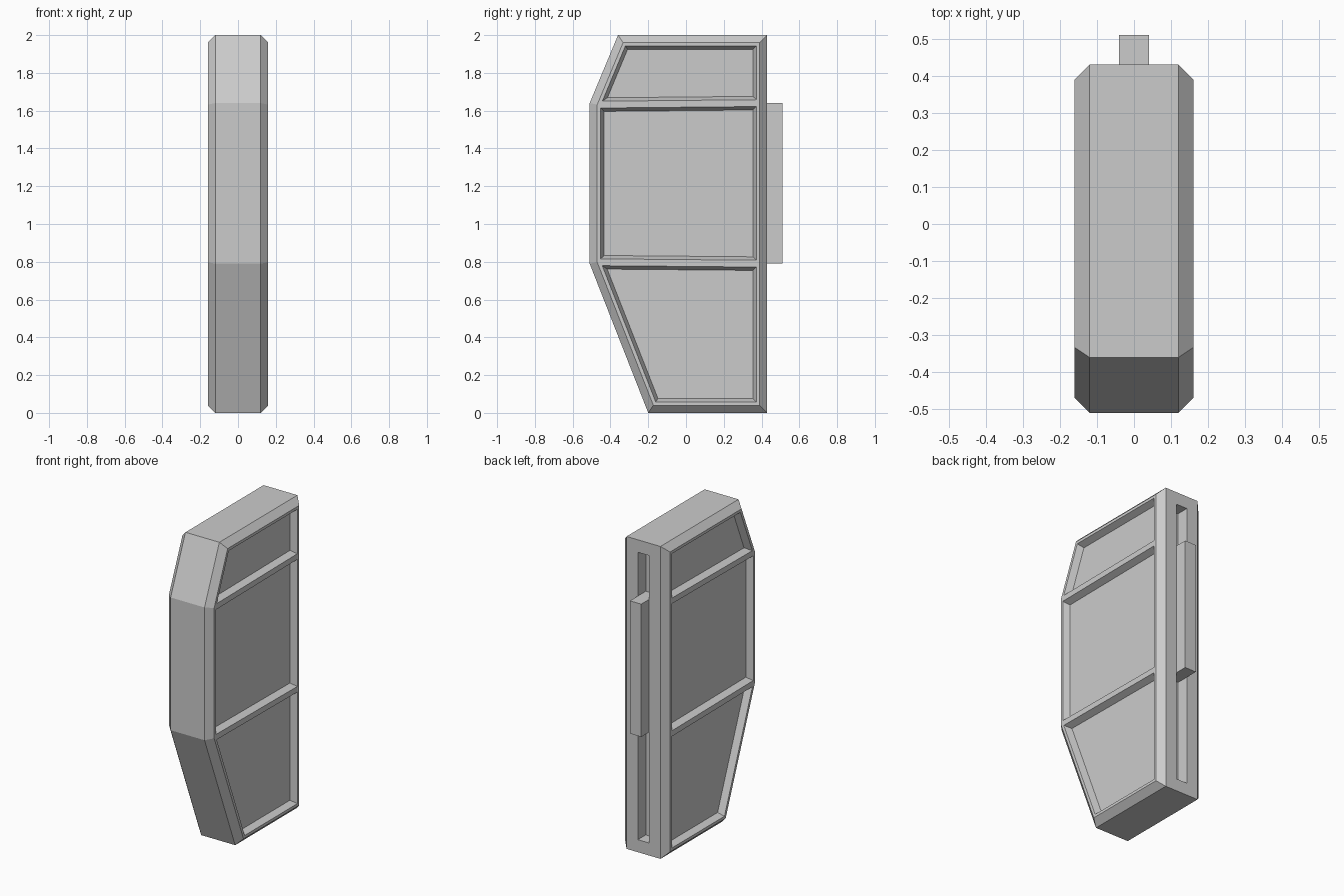
import bpy, bmesh
from mathutils import Vector

if "Cube" in bpy.data.objects:
    bpy.data.objects.remove(bpy.data.objects["Cube"])

# Side outline (y, z), including the levels where the panels are divided
PROFILE = [(0.43, 0), (0.43, 0.79), (0.43, 1.64), (0.43, 2),
           (-0.36, 2), (-0.51, 1.64), (-0.51, 0.79), (-0.20, 0)]
HALF, CHAMFER = 0.16, 0.04


def offset(points, dist):
    """Shrink a counter-clockwise outline by an even distance."""
    pts = [Vector(p) for p in points]
    out = []
    for i, p in enumerate(pts):
        d1 = (p - pts[i - 1]).normalized()
        d2 = (pts[(i + 1) % len(pts)] - p).normalized()
        n1, n2 = Vector((-d1.y, d1.x)), Vector((-d2.y, d2.x))
        out.append(p + (n1 + n2) * dist / (1 + n1.dot(n2)))
    return out


def inset(bm, faces, thickness, depth):
    bmesh.ops.inset_individual(bm, faces=faces, thickness=thickness,
                               depth=depth, use_even_offset=True)


bm = bmesh.new()

# Chamfered shell: four outlines stacked across the width
inner = offset(PROFILE, CHAMFER)
layers = [(-HALF, inner), (-HALF + CHAMFER, PROFILE),
          (HALF - CHAMFER, PROFILE), (HALF, inner)]
rings = [[bm.verts.new((x, p[0], p[1])) for p in pts] for x, pts in layers]
back = []
for k in range(3):
    for i in range(8):
        j = (i + 1) % 8
        f = bm.faces.new((rings[k][i], rings[k][j],
                          rings[k + 1][j], rings[k + 1][i]))
        if k == 1 and i < 3:
            back.append(f)

# Three side panels on each side
panels = []
for ring in (rings[0], rings[3]):
    for ids in ((0, 1, 6, 7), (1, 2, 5, 6), (2, 3, 4, 5)):
        panels.append(bm.faces.new([ring[i] for i in ids]))
bmesh.ops.recalc_face_normals(bm, faces=bm.faces[:])

# Raised rims around sloping recesses
inset(bm, panels, 0.018, 0)
inset(bm, panels, 0.018, -0.04)

# Back slot with a raised block in its middle
bmesh.ops.inset_region(bm, faces=back, thickness=0.08, depth=0,
                       use_boundary=True, use_even_offset=True)
inset(bm, [back[0], back[2]], 0, -0.08)
inset(bm, [back[1]], 0, 0.08)

mesh = bpy.data.meshes.new("panelled_body")
bm.to_mesh(mesh)
bm.free()
body = bpy.data.objects.new("panelled_body", mesh)
bpy.context.collection.objects.link(body)
